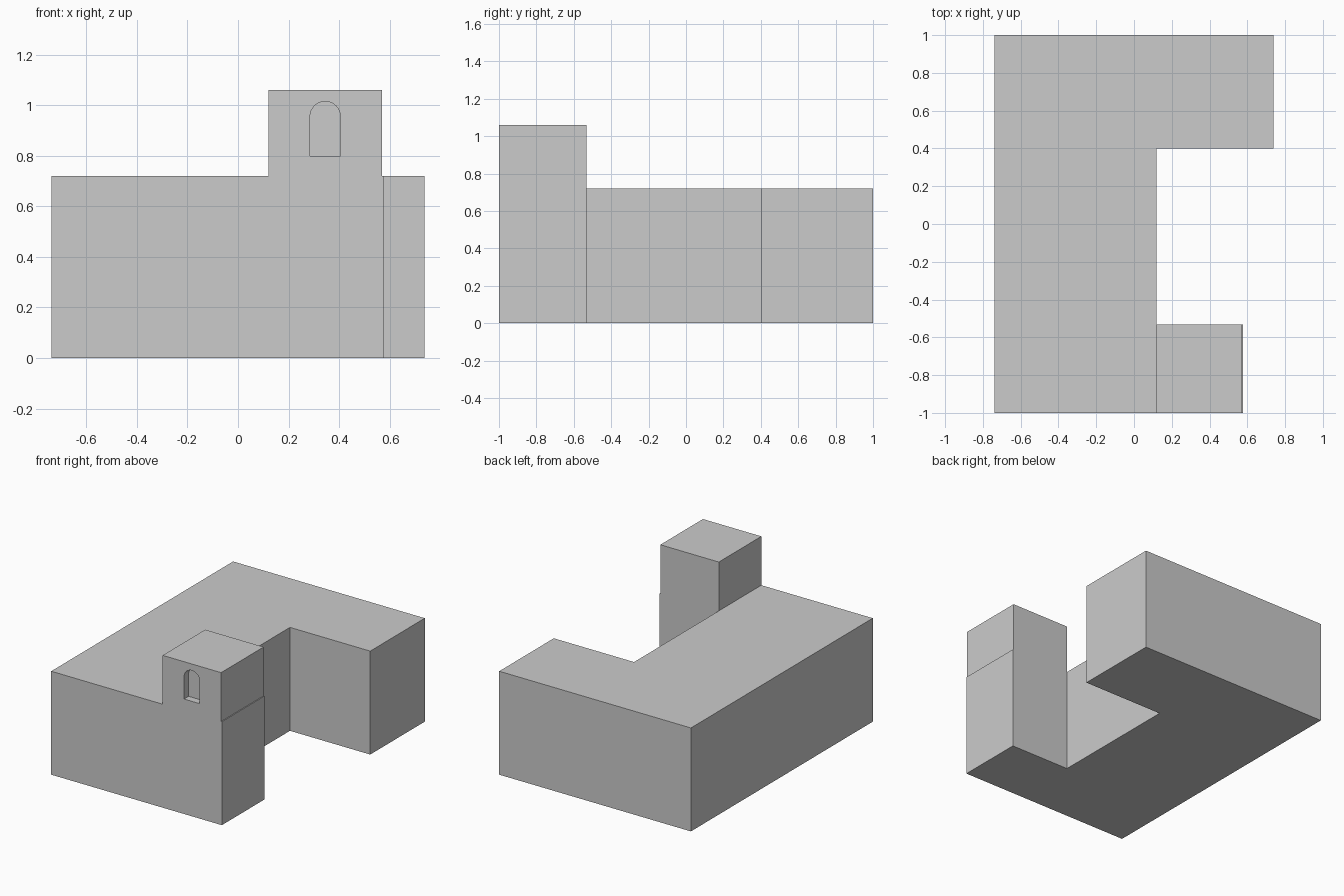
import bpy, bmesh, math
from mathutils import Matrix

if "Cube" in bpy.data.objects:
    bpy.data.objects.remove(bpy.data.objects["Cube"])


def prism(name, pts, depth, matrix=Matrix()):
    """Extrude a flat outline along its local z, then place it."""
    bm = bmesh.new()
    face = bm.faces.new([bm.verts.new((x, y, 0)) for x, y in pts])
    ext = bmesh.ops.extrude_face_region(bm, geom=[face])
    verts = [v for v in ext["geom"] if isinstance(v, bmesh.types.BMVert)]
    bmesh.ops.translate(bm, verts=verts, vec=(0, 0, depth))
    bm.transform(matrix)
    bmesh.ops.recalc_face_normals(bm, faces=bm.faces)
    mesh = bpy.data.meshes.new(name)
    bm.to_mesh(mesh)
    bm.free()
    obj = bpy.data.objects.new(name, mesh)
    bpy.context.collection.objects.link(obj)
    return obj


# Main building: C-shaped plan with a deep back wing and a narrow front wing
X0, X1, XW, XB = -0.738, 0.12, 0.576, 0.738
YT, YB, H = -0.532, 0.40, 0.72
prism("building", [(X0, -1), (XW, -1), (XW, YT), (X1, YT),
                   (X1, YB), (XB, YB), (XB, 1), (X0, 1)], H)

# Tower on the front wing, set back slightly from the wing's outer wall
TX, TOP = 0.57, 1.06
tower = prism("tower", [(X1, -1), (TX, -1), (TX, YT), (X1, YT)], TOP - H,
              Matrix.Translation((0, 0, H)))

# Arched window niches, one in each tower wall
R, SILL, SPRING, DEPTH = 0.06, 0.80, 0.955, 0.05
arch = [(-R, SILL), (R, SILL)] + [
    (R * math.cos(a), SPRING + R * math.sin(a))
    for a in (math.pi * i / 16 for i in range(17))]
cx, cy = (X1 + TX) / 2, (-1 + YT) / 2
hx, hy = (TX - X1) / 2, (YT + 1) / 2
for i, half in enumerate((hy, hx, hy, hx)):
    place = (Matrix.Translation((cx, cy, 0))
             @ Matrix.Rotation(i * math.pi / 2, 4, 'Z')
             @ Matrix.Translation((0, -half + DEPTH, 0))
             @ Matrix.Rotation(math.pi / 2, 4, 'X'))
    cutter = prism(f"window_cutter_{i}", arch, DEPTH + 0.05, place)
    cutter.hide_render = True
    cutter.hide_set(True)
    mod = tower.modifiers.new(f"window_{i}", 'BOOLEAN')
    mod.operation = 'DIFFERENCE'
    mod.solver = 'EXACT'
    mod.object = cutter
